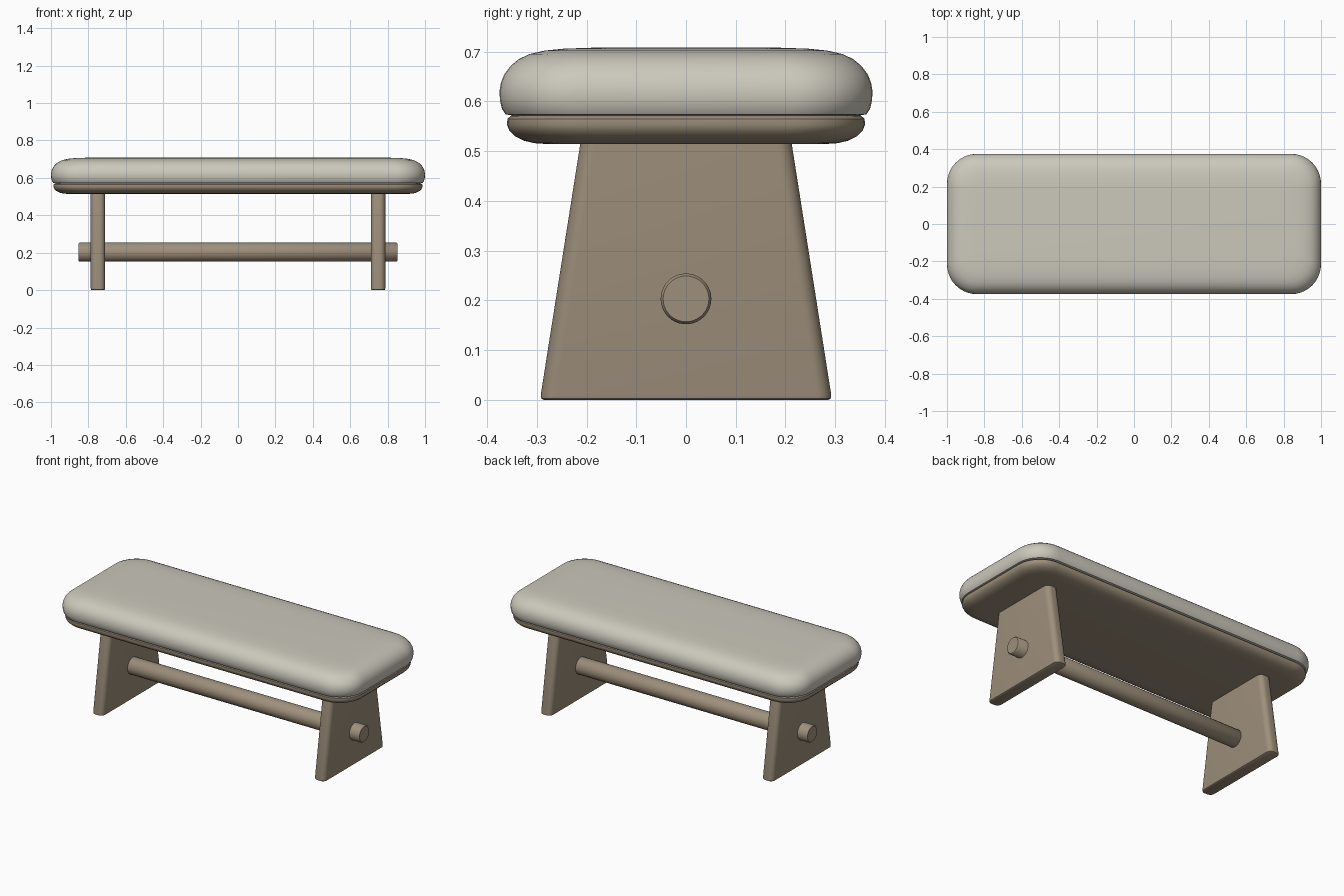
import bpy, bmesh, math

if "Cube" in bpy.data.objects:
    bpy.data.objects.remove(bpy.data.objects["Cube"])

def material(name, rgb):
    m = bpy.data.materials.new(name)
    m.diffuse_color = (*rgb, 1)
    m.use_nodes = True
    m.node_tree.nodes["Principled BSDF"].inputs["Base Color"].default_value = m.diffuse_color
    return m

wood = material("taupe wood", (0.34, 0.275, 0.20))
fabric = material("cream fabric", (0.60, 0.58, 0.50))

def finish(bm, name, mat, angle=40):
    bmesh.ops.recalc_face_normals(bm, faces=bm.faces)
    me = bpy.data.meshes.new(name)
    bm.to_mesh(me)
    bm.free()
    ob = bpy.data.objects.new(name, me)
    bpy.context.collection.objects.link(ob)
    me.materials.append(mat)
    bpy.ops.object.select_all(action='DESELECT')
    bpy.context.view_layer.objects.active = ob
    ob.select_set(True)
    bpy.ops.object.shade_smooth_by_angle(angle=math.radians(angle))
    return ob

def rounded_rect(hx, hy, r, seg=10):
    """Outline of a rectangle with round corners."""
    pts = []
    for k, (sx, sy) in enumerate([(1, 1), (-1, 1), (-1, -1), (1, -1)]):
        for i in range(seg + 1):
            a = math.pi / 2 * (k + i / seg)
            pts.append((sx * (hx - r) + r * math.cos(a), sy * (hy - r) + r * math.sin(a)))
    return pts

def loft(name, rings, mat, cx=0):
    """Stack of rounded rectangles (half x, half y, radius, z), capped at both ends."""
    bm = bmesh.new()
    loops = [[bm.verts.new((x + cx, y, z)) for x, y in rounded_rect(hx, hy, r)]
             for hx, hy, r, z in rings]
    for a, b in zip(loops, loops[1:]):
        n = len(a)
        for i in range(n):
            bm.faces.new((a[i], a[(i + 1) % n], b[(i + 1) % n], b[i]))
    bm.faces.new(loops[0][::-1])
    bm.faces.new(loops[-1])
    return finish(bm, name, mat)

def slab(name, hx, hy, r, profile, mat):
    """Padded slab: profile holds (inset, z) pairs."""
    return loft(name, [(hx - d, hy - d, max(r - d * 0.6, 0.03), z) for d, z in profile], mat)

# Upholstered cushion
slab("cushion", 1.0, 0.375, 0.16,
     [(0.03, 0.571), (0.012, 0.574), (0.005, 0.585), (0.001, 0.602), (0, 0.62), (0.003, 0.638),
      (0.010, 0.655), (0.022, 0.671), (0.039, 0.685), (0.060, 0.695), (0.09, 0.702),
      (0.13, 0.706), (0.19, 0.708)], fabric)

# Wooden seat board under the cushion
slab("seat_board", 0.987, 0.36, 0.15,
     [(0.085, 0.514), (0.055, 0.516), (0.034, 0.521), (0.016, 0.530), (0.005, 0.541),
      (0, 0.553), (0.001, 0.565), (0.008, 0.571), (0.02, 0.572)], wood)

# Tapered slab legs with rounded edges
for side, sx in (("left", -1), ("right", 1)):
    loft(side + "_leg",
         [(0.033, 0.286, 0.024, 0), (0.037, 0.291, 0.028, 0.003), (0.0385, 0.292, 0.03, 0.010),
          (0.0385, 0.207, 0.03, 0.55)], wood, cx=sx * 0.749)

# Round stretcher passing through both legs
bm = bmesh.new()
N = 40
loops = []
for x, r in [(-0.853, 0.046), (-0.847, 0.051), (0.847, 0.051), (0.853, 0.046)]:
    loops.append([bm.verts.new((x, r * math.cos(2 * math.pi * i / N),
                                0.203 + r * math.sin(2 * math.pi * i / N))) for i in range(N)])
for a, b in zip(loops, loops[1:]):
    for i in range(N):
        bm.faces.new((a[i], a[(i + 1) % N], b[(i + 1) % N], b[i]))
bm.faces.new(loops[0])
bm.faces.new(loops[-1])
finish(bm, "stretcher", wood)
